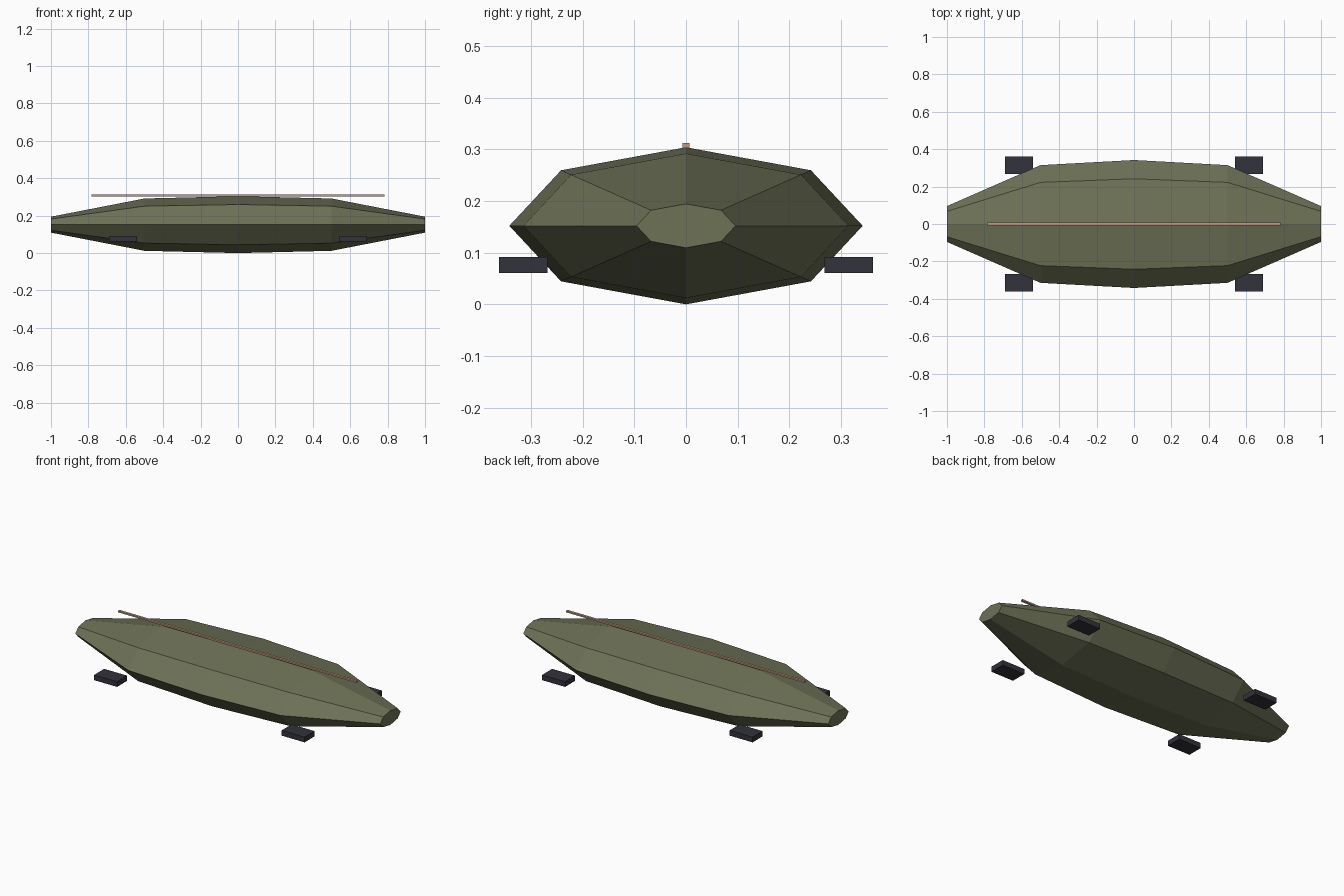
import bpy, bmesh, math

if "Cube" in bpy.data.objects:
    bpy.data.objects.remove(bpy.data.objects["Cube"])


def material(name, rgb):
    m = bpy.data.materials.new(name)
    m.diffuse_color = (*rgb, 1.0)
    m.use_nodes = True
    m.node_tree.nodes["Principled BSDF"].inputs["Base Color"].default_value = m.diffuse_color
    return m


def finish(bm, name, mat):
    bmesh.ops.recalc_face_normals(bm, faces=bm.faces)
    me = bpy.data.meshes.new(name)
    bm.to_mesh(me)
    bm.free()
    me.materials.append(mat)
    ob = bpy.data.objects.new(name, me)
    bpy.context.collection.objects.link(ob)
    return ob


def box(name, centre, size, mat):
    bm = bmesh.new()
    bmesh.ops.create_cube(bm, size=1.0)
    bmesh.ops.scale(bm, vec=size, verts=bm.verts)
    bmesh.ops.translate(bm, vec=centre, verts=bm.verts)
    return finish(bm, name, mat)


olive = material("olive", (0.155, 0.168, 0.094))
charcoal = material("charcoal", (0.032, 0.032, 0.045))
tan = material("tan", (0.56, 0.33, 0.21))

# Body: eight-sided elliptical rings lofted along x
SIDES, RY, RZ, CZ = 8, 0.342, 0.152, 0.152
stations = [(-1.0, 0.28), (-0.5, 0.92), (0.0, 1.0), (0.5, 0.92), (1.0, 0.28)]
bm = bmesh.new()
rings = []
for x, s in stations:
    angles = [2 * math.pi * i / SIDES for i in range(SIDES)]
    rings.append([bm.verts.new((x, RY * s * math.cos(a), CZ + RZ * s * math.sin(a)))
                  for a in angles])
for r0, r1 in zip(rings, rings[1:]):
    for i in range(SIDES):
        j = (i + 1) % SIDES
        bm.faces.new((r0[i], r0[j], r1[j], r1[i]))
bm.faces.new(rings[0])
bm.faces.new(rings[-1])
finish(bm, "body", olive)

# Thin ridge rod along the top
box("ridge_rod", (0, 0, 0.3075), (1.565, 0.014, 0.009), tan)

# Four flat feet
for sx, end in ((-1, "left"), (1, "right")):
    for sy, side in ((-1, "front"), (1, "back")):
        box(f"{side}_{end}_foot", (sx * 0.615, sy * 0.315, 0.0765),
            (0.15, 0.094, 0.031), charcoal)
